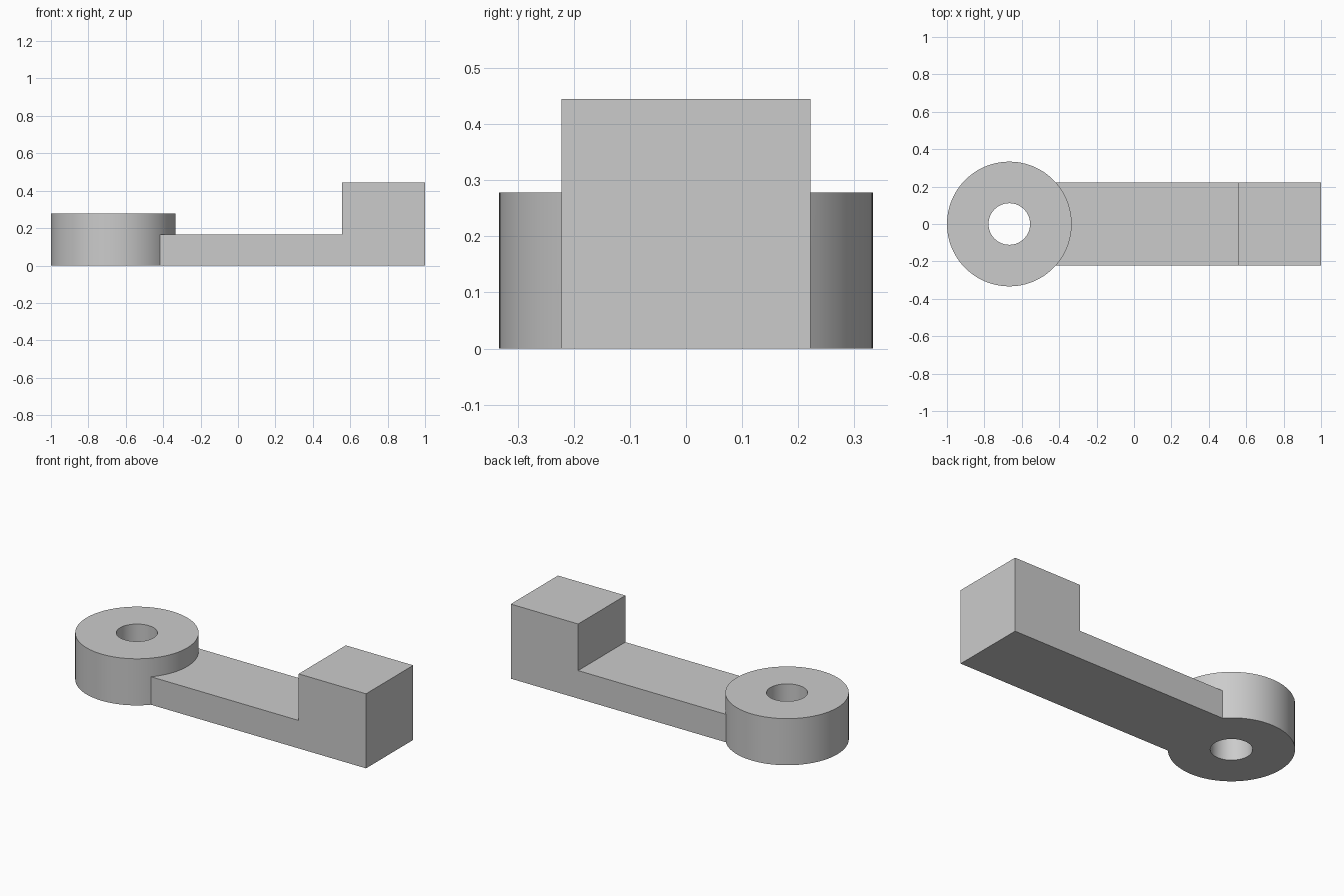
import bpy, bmesh
from math import cos, sin, pi

cube = bpy.data.objects.get("Cube")
if cube:
    bpy.data.objects.remove(cube, do_unlink=True)

U = 1 / 18          # design module
SEGMENTS = 96

# Plain grey material
grey = bpy.data.materials.new("plain_grey")
grey.use_nodes = True
colour = (0.6, 0.6, 0.6, 1)
grey.diffuse_color = colour
grey.node_tree.nodes["Principled BSDF"].inputs["Base Color"].default_value = colour


def finish(name, bm):
    bmesh.ops.recalc_face_normals(bm, faces=bm.faces)
    mesh = bpy.data.meshes.new(name)
    bm.to_mesh(mesh)
    bm.free()
    mesh.materials.append(grey)
    obj = bpy.data.objects.new(name, mesh)
    bpy.context.collection.objects.link(obj)
    return obj


def ring(name, x, outer, inner, height):
    """Upright tube made by sweeping a rectangular section round its axis."""
    bm = bmesh.new()
    section = [(inner, 0), (outer, 0), (outer, height), (inner, height)]
    loops = []
    for i in range(SEGMENTS):
        a = 2 * pi * i / SEGMENTS
        loops.append([bm.verts.new((x + r * cos(a), r * sin(a), z)) for r, z in section])
    for i, here in enumerate(loops):
        after = loops[(i + 1) % SEGMENTS]
        for j in range(4):
            k = (j + 1) % 4
            bm.faces.new((here[j], here[k], after[k], after[j]))
    return finish(name, bm)


def extrusion(name, profile, half_width):
    """Side profile in x and z, extruded across y."""
    bm = bmesh.new()
    face = bm.faces.new([bm.verts.new((x, -half_width, z)) for x, z in profile])
    new = bmesh.ops.extrude_face_region(bm, geom=[face])["geom"]
    verts = [v for v in new if isinstance(v, bmesh.types.BMVert)]
    bmesh.ops.translate(bm, verts=verts, vec=(0, 2 * half_width, 0))
    return finish(name, bm)


# Pierced round boss
lever = ring("pivot_lever", -12 * U, 6 * U, 2 * U, 5 * U)

# Flat arm with a raised end block, rooted inside the boss wall
arm = extrusion("arm_and_end_block",
                [(-9 * U, 0), (18 * U, 0), (18 * U, 8 * U),
                 (10 * U, 8 * U), (10 * U, 3 * U), (-9 * U, 3 * U)], 4 * U)

# Join both into one solid
join = lever.modifiers.new("join_arm", 'BOOLEAN')
join.operation = 'UNION'
join.solver = 'EXACT'
join.object = arm
bpy.ops.object.select_all(action='DESELECT')
lever.select_set(True)
bpy.context.view_layer.objects.active = lever
bpy.ops.object.modifier_apply(modifier=join.name)
bpy.data.objects.remove(arm, do_unlink=True)
bpy.ops.object.shade_smooth_by_angle(angle=pi / 6)
